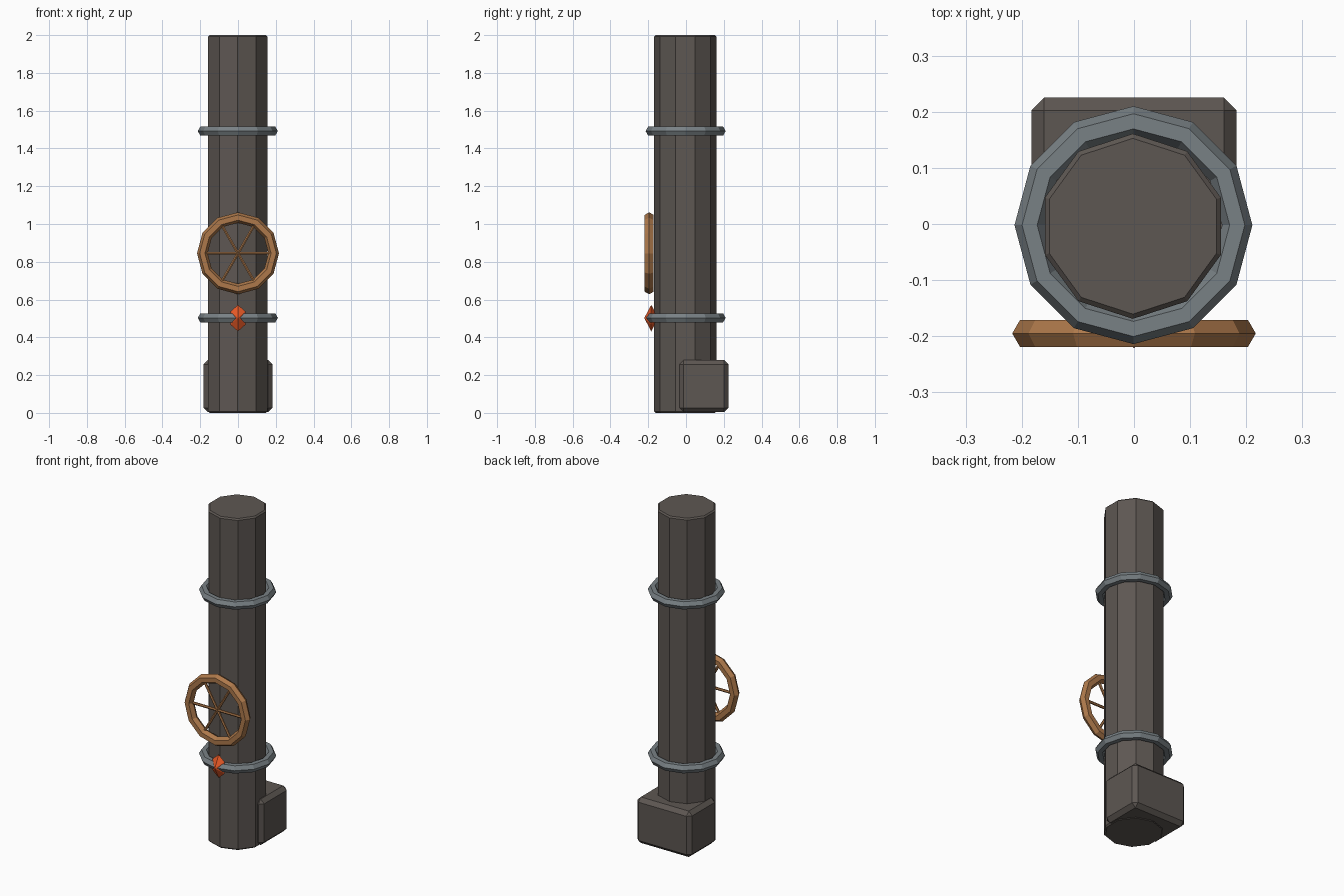
import bpy, math

if "Cube" in bpy.data.objects:
    bpy.data.objects.remove(bpy.data.objects["Cube"])


def material(name, rgb):
    m = bpy.data.materials.new(name)
    m.diffuse_color = (*rgb, 1)
    m.use_nodes = True
    m.node_tree.nodes["Principled BSDF"].inputs["Base Color"].default_value = m.diffuse_color
    return m


iron = material("dark_iron", (0.11, 0.095, 0.085))
steel = material("steel", (0.19, 0.22, 0.235))
copper = material("copper", (0.42, 0.19, 0.07))
red = material("red_glass", (0.8, 0.1, 0.02))


def finish(name, mat, bevel=0):
    ob = bpy.context.object
    ob.name = name
    ob.data.materials.append(mat)
    if bevel:
        mod = ob.modifiers.new("bevel", 'BEVEL')
        mod.width = bevel
        mod.segments = 1
        mod.limit_method = 'ANGLE'
        mod.angle_limit = math.radians(50)
    return ob


def ring(name, loc, rot, major, minor, mat):
    bpy.ops.mesh.primitive_torus_add(location=loc, rotation=rot, major_segments=12,
                                     minor_segments=6, major_radius=major, minor_radius=minor)
    return finish(name, mat)


# Main pipe: ten-sided column with chamfered ends
bpy.ops.mesh.primitive_cylinder_add(vertices=10, radius=0.165, depth=2, location=(-0.002, -0.004, 1))
finish("pipe", iron, 0.008)

# Base block behind the pipe
bpy.ops.mesh.primitive_cube_add(size=1, location=(0, 0.095, 0.142))
block = bpy.context.object
block.scale = (0.366, 0.26, 0.277)
bpy.ops.object.transform_apply(location=False, rotation=False, scale=True)
finish("base_block", iron, 0.023)

# Clamp rings
for name, z in (("lower_clamp_ring", 0.503), ("upper_clamp_ring", 1.492)):
    ring(name, (-0.001, -0.002, z), (0, 0, 0), 0.185, 0.027, steel)

# Valve wheel: rim and three full-width bars making six spokes
hub = (0, -0.195, 0.845)
flat = math.pi / 2
ring("valve_rim", hub, (flat, 0, 0), 0.189, 0.028, copper)
for i in range(3):
    bpy.ops.mesh.primitive_cylinder_add(vertices=6, radius=0.008, depth=0.37, location=hub,
                                        rotation=(0, flat + i * math.pi / 3, 0))
    finish(f"valve_spoke_{i + 1}", copper)

# Indicator lamp: stretched six-sided double cone pointing forward
verts = [(0.046 * math.sin(i * math.pi / 3), 0, 0.07 * math.cos(i * math.pi / 3)) for i in range(6)]
verts += [(0, -0.037, 0), (0, 0.037, 0)]
faces = []
for i in range(6):
    j = (i + 1) % 6
    faces += [(i, j, 6), (j, i, 7)]
mesh = bpy.data.meshes.new("indicator_lamp")
mesh.from_pydata(verts, [], faces)
mesh.materials.append(red)
lamp = bpy.data.objects.new("indicator_lamp", mesh)
lamp.location = (0, -0.184, 0.502)
bpy.context.collection.objects.link(lamp)
